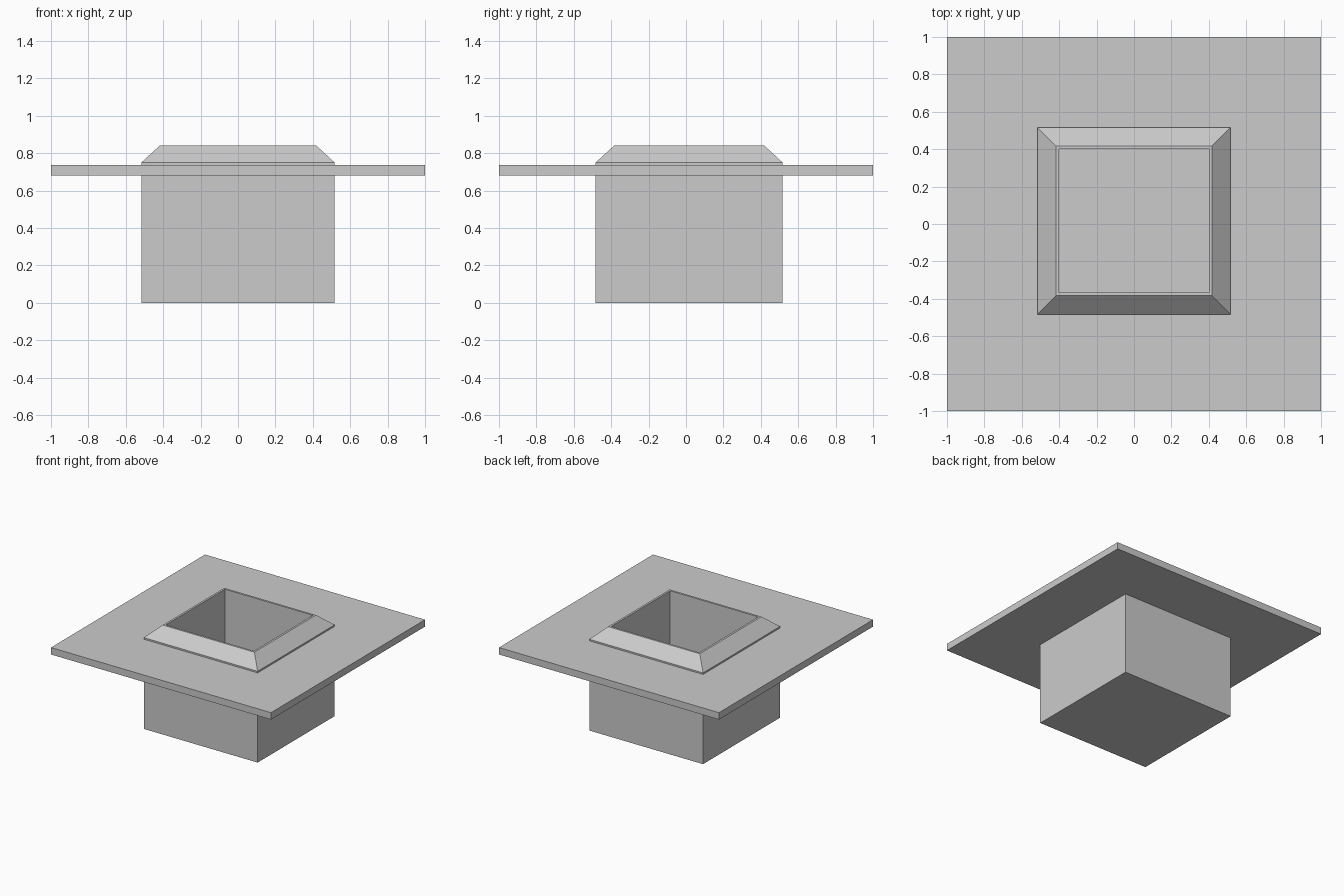
import bpy
import bmesh

if "Cube" in bpy.data.objects:
    bpy.data.objects.remove(bpy.data.objects["Cube"], do_unlink=True)

grey = bpy.data.materials.new("light grey")
grey.use_nodes = True
colour = (0.6, 0.6, 0.6, 1)
grey.diffuse_color = colour
grey.node_tree.nodes["Principled BSDF"].inputs["Base Color"].default_value = colour

BASIN_Y = 0.017  # the basin sits slightly behind the plate centre


def loft(name, rings, capped):
    """Skin rectangular rings (half x, half y, centre y, z); cap the ends or join them."""
    bm = bmesh.new()
    loops = [[bm.verts.new((sx * hx, cy + sy * hy, z))
              for sx, sy in ((-1, -1), (1, -1), (1, 1), (-1, 1))]
             for hx, hy, cy, z in rings]
    pairs = list(zip(loops, loops[1:]))
    if capped:
        bm.faces.new(loops[0])
        bm.faces.new(loops[-1])
    else:
        pairs.append((loops[-1], loops[0]))
    for a, b in pairs:
        for i in range(4):
            j = (i + 1) % 4
            bm.faces.new((a[i], a[j], b[j], b[i]))
    bmesh.ops.recalc_face_normals(bm, faces=bm.faces)
    mesh = bpy.data.meshes.new(name)
    bm.to_mesh(mesh)
    bm.free()
    mesh.materials.append(grey)
    obj = bpy.data.objects.new(name, mesh)
    bpy.context.collection.objects.link(obj)
    return obj


# Hollow basin: outer walls, sloping collar, narrow rim, inner walls and floor
loft("basin", [
    (0.517, 0.5, BASIN_Y, 0),
    (0.517, 0.5, BASIN_Y, 0.75),
    (0.417, 0.4, BASIN_Y, 0.842),
    (0.4, 0.383, BASIN_Y, 0.842),
    (0.4, 0.383, BASIN_Y, 0.1),
], capped=True)

# Square plate with an opening that grips the basin walls
loft("surround_plate", [
    (1, 1, 0, 0.68),
    (1, 1, 0, 0.737),
    (0.5, 0.483, BASIN_Y, 0.737),
    (0.5, 0.483, BASIN_Y, 0.68),
], capped=False)
